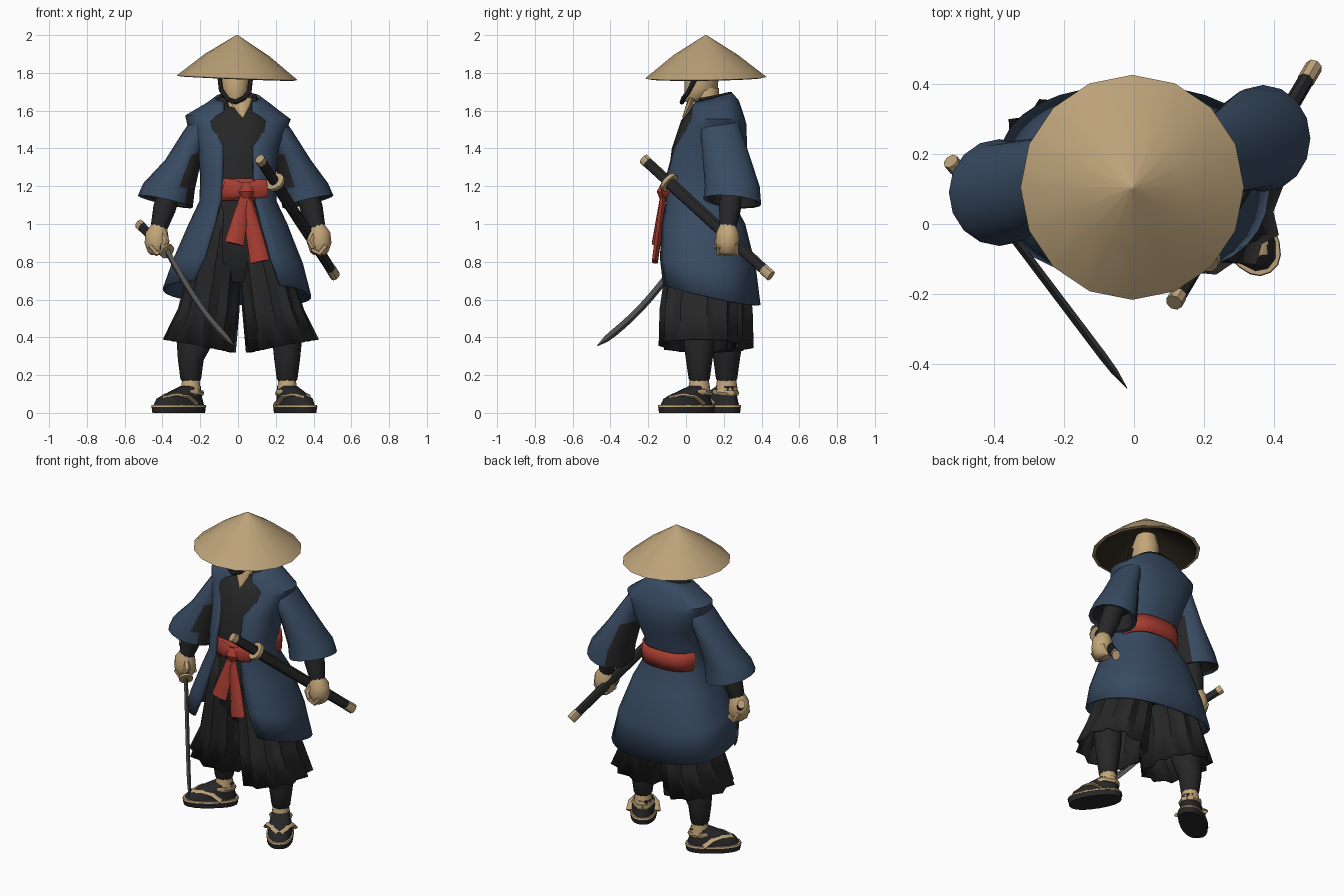
import bpy, bmesh, math
from mathutils import Vector

cube = bpy.data.objects.get("Cube")
if cube:
    bpy.data.objects.remove(cube, do_unlink=True)


def material(name, *rgb):
    m = bpy.data.materials.new(name)
    m.use_nodes = True
    m.diffuse_color = (*rgb, 1)
    m.node_tree.nodes["Principled BSDF"].inputs["Base Color"].default_value = (*rgb, 1)
    return m


STRAW = material("straw", .5, .36, .19)
LINING = material("dark straw", .03, .023, .013)
SKIN = material("skin", .55, .38, .19)
NAVY = material("navy cloth", .04, .07, .122)
BLACK = material("black cloth", .02, .02, .02)
RED = material("red cloth", .38, .045, .03)
STEEL = material("dark steel", .09, .09, .092)


def finish(name, rings, mats, closed, caps, thick=0, angle=40, bands=None):
    """Skin a list of point rings into a mesh object."""
    bm = bmesh.new()
    loops = [[bm.verts.new(p) for p in r] for r in rings]
    n = len(loops[0])
    for b, (lo, hi) in enumerate(zip(loops, loops[1:])):
        for i in range(n if closed else n - 1):
            j = (i + 1) % n
            f = bm.faces.new((lo[i], lo[j], hi[j], hi[i]))
            f.material_index = bands[b] if bands else 0
    if caps:
        bm.faces.new(loops[0])
        bm.faces.new(loops[-1]).material_index = bands[-1] if bands else 0
    bmesh.ops.recalc_face_normals(bm, faces=bm.faces)
    me = bpy.data.meshes.new(name)
    bm.to_mesh(me)
    bm.free()
    ob = bpy.data.objects.new(name, me)
    bpy.context.collection.objects.link(ob)
    for m in mats:
        me.materials.append(m)
    if thick:
        s = ob.modifiers.new("thickness", "SOLIDIFY")
        s.thickness = thick
    bpy.ops.object.select_all(action="DESELECT")
    ob.select_set(True)
    bpy.context.view_layer.objects.active = ob
    bpy.ops.object.shade_smooth_by_angle(angle=math.radians(angle))
    return ob


def loft(name, sections, *mats, sides=16, p=1, pleat=0, caps=True, gap=False, **kw):
    """Sections: x, y, z, rx, ry, tilt_x, tilt_y, half width of the front opening."""
    rings = []
    for k, s in enumerate(sections):
        x, y, z, rx, ry, tx, ty, gx = (tuple(s) + (0,) * 8)[:8]
        a = math.asin((gx / rx) ** (1 / p)) if gap else 0
        ring = []
        for i in range(sides):
            t = a + (2 * math.pi - 2 * a) * i / (sides - 1 if gap else sides)
            ux, uy = math.sin(t), -math.cos(t)
            ux, uy = (math.copysign(abs(u) ** p, u) for u in (ux, uy))
            f = 1 - pleat * (i % 2) * k / (len(sections) - 1)
            ring.append((x + rx * ux * f, y + ry * uy * f, z + tx * ux + ty * uy))
        rings.append(ring)
    return finish(name, rings, mats, not gap, caps, **kw)


def tube(name, pts, sizes, *mats, sides=8, ref=(0, 0, 1), **kw):
    """Sweep an ellipse along a path; sizes are (side, normal) half widths."""
    pts = [Vector(p) for p in pts]
    rings = []
    for i, p in enumerate(pts):
        d = (pts[min(i + 1, len(pts) - 1)] - pts[max(i - 1, 0)]).normalized()
        side = d.cross(Vector(ref)).normalized()
        nor = side.cross(d)
        w, h = sizes[min(i, len(sizes) - 1)]
        rings.append([p + side * w * math.cos(q * 2 * math.pi / sides)
                      + nor * h * math.sin(q * 2 * math.pi / sides) for q in range(sides)])
    return finish(name, rings, mats, True, True, **kw)


# Conical hat with a darker underside
HX, HY = -.005, .105
loft("hat", [(HX, HY, 2, .004, .004), (HX, HY, 1.895, .17, .17, -.006),
             (HX, HY, 1.774, .32, .322, -.012, .004), (HX, HY, 1.77, .3, .302, -.012, .004),
             (HX, HY, 1.885, .15, .15), (HX, HY, 1.95, .02, .02)],
     STRAW, LINING, bands=[0, 0, 0, 1, 1], angle=30)

# Head, neck and chin strap
loft("head", [(-.015, .03, 1.645, .03, .03), (-.015, .06, 1.67, .06, .07),
              (-.015, .08, 1.72, .078, .088), (-.015, .085, 1.8, .082, .09),
              (-.01, .1, 1.88, .06, .06)], SKIN, sides=12)
loft("neck", [(0, .11, 1.54, .07, .07), (-.005, .115, 1.72, .058, .06)], SKIN, sides=10)
tube("chin_strap", [(-.1, .06, 1.79), (-.09, .015, 1.71), (-.055, -.012, 1.66), (-.015, -.022, 1.645),
                    (.03, -.014, 1.665), (.06, .012, 1.7), (.07, .06, 1.79)], [(.012, .013)], BLACK)

# Inner robe with standing collar and a small open neck
loft("inner_robe", [(0, .07, 1.0, .17, .16), (0, .07, 1.24, .17, .165), (0, .1, 1.4, .18, .175),
                    (0, .13, 1.53, .19, .155, 0, -.02), (0, .14, 1.64, .11, .115, 0, .03)],
     BLACK, p=.85)
loft("robe_collar", [(0, .14, 1.55, .125, .135, 0, .03, .015), (0, .135, 1.62, .105, .115, 0, .03, .05),
                     (0, .14, 1.68, .1, .105, 0, .02, .075)],
     BLACK, gap=True, caps=False, thick=.02)
tube("chest_opening", [(.015, .03, 1.66), (.02, .015, 1.62), (.025, -.012, 1.56)],
     [(.06, .016), (.042, .017), (.004, .009)], SKIN, ref=(0, 1, 0))

# Long open coat
loft("coat", [(0, .14, 1.67, .12, .105, 0, .025, .075), (0, .15, 1.635, .17, .13, 0, .02, .075),
              (0, .165, 1.565, .28, .145, -.01, 0, .075), (0, .16, 1.53, .27, .16, 0, 0, .075),
              (0, .125, 1.4, .215, .2, 0, 0, .08), (0, .065, 1.25, .2, .18, 0, 0, .085),
              (0, .065, 1.12, .205, .185, 0, 0, .095), (0, .085, 1, .262, .23, 0, 0, .125),
              (0, .105, .8, .345, .265, -.01, -.025, .175), (-.005, .12, .635, .393, .275, -.02, -.06, .23)],
     NAVY, sides=28, p=.82, gap=True, caps=False, thick=.016)

# Sash, knot and hanging ends
loft("sash", [(.005, .085, 1.125, .194, .182), (.005, .085, 1.18, .196, .188),
              (.005, .085, 1.24, .192, .182)], RED, sides=28, p=.74, caps=False, thick=.012)
tube("sash_knot", [(.045, -.115, 1.215), (.045, -.13, 1.17), (.045, -.12, 1.125)],
     [(.025, .015), (.04, .025), (.02, .015)], RED, ref=(0, 1, 0))
for name, ex, ez in (("sash_end_right", -.02, .895), ("sash_end_left", .115, .8)):
    tube(name, [(.04, -.12, 1.16), (.04 + (ex - .04) * .5, -.14, (1.16 + ez) / 2), (ex, -.165, ez)],
         [(.024, .016), (.04, .02), (.052, .018)], RED, sides=6, ref=(0, 1, 0))
for s in (-1, 1):
    tube("sash_bow", [(.04, -.12, 1.18), (.04 + s * .06, -.115, 1.185), (.04 + s * .115, -.095, 1.19)],
         [(.03, .012), (.05, .014), (.045, .008)], RED, ref=(0, 1, 0))

# Pleated wide trousers
loft("trouser_seat", [(0, .07, 1.15, .165, .155), (.005, .075, .95, .2, .175),
                      (.01, .1, .8, .2, .18), (.015, .11, .69, .1, .13)], BLACK, sides=24, p=.9)
for name, s, x, y in (("trouser_right", -1, -.205, .15), ("trouser_left", 1, .235, .07)):
    loft(name, [(s * .07, .07, 1.12, .085, .145), (s * .095, .08, .95, .11, .17),
                (s * .14 + .01, (y + .1) / 2, .72, .145, .2),
                (s * .17 + .015, y, .55, .165, .21), (x, y, .355, .195, .215, s * .035)],
         BLACK, sides=22, pleat=.15, p=.85, angle=20, caps=False, thick=.01)

# Lower legs, ankles, socks and sandals
for side, x, y, kx, kr, turn in (("right", -.25, .215, -.225, .1, -53), ("left", .26, .07, .26, .078, 32)):
    loft(side + "_shin", [(kx, y, .5, .085, .085), (kx, y, .38, kr, .085), (x, y, .28, .068, .07),
                          (x, y, .18, .055, .056), (x, y, .165, .045, .045)], BLACK, sides=12)
    loft(side + "_ankle", [(x, y, .18, .048, .05), (x, y, .1, .058, .062)], SKIN, sides=10)
    foot = [
        loft(side + "_sole", [(0, -.08, 0, .077, .16), (0, -.08, .034, .08, .165)], BLACK,
             sides=20, p=.85),
        loft(side + "_sole_trim", [(0, -.08, .032, .082, .167), (0, -.08, .043, .08, .164)], STRAW,
             sides=20, p=.85),
        loft(side + "_sock", [(0, -.08, .038, .074, .156), (0, -.075, .075, .07, .14),
                              (0, -.04, .11, .06, .095), (0, 0, .142, .05, .055)],
             BLACK, sides=14, p=.9)]
    for s in (-1, 1):
        foot.append(tube(side + "_strap", [(0, -.185, .078), (s * .035, -.13, .093),
                                           (s * .067, -.07, .085), (s * .078, -.02, .045)],
                         [(.026, .012)], STRAW, sides=6))
        foot.append(tube(side + "_heel_strap", [(0, -.075, .108), (s * .05, -.045, .108),
                                                (s * .06, 0, .112), (s * .03, .054, .105),
                                                (0, .062, .105)], [(.01, .015)], STRAW, sides=6))
    for ob in foot:
        ob.location = (x, y, 0)
        ob.rotation_euler.z = math.radians(turn)

# Wide sleeves with dark inner sides, forearms and fists
for side, s, sy, ex, ey, rx, hx, hy in (("right", -1, .15, .385, .09, .145, -.43, .07),
                                        ("left", 1, .18, .37, .245, .135, .43, .22)):
    sleeve = loft(side + "_sleeve",
                  [(s * .16, sy, 1.59, .06, .08), (s * .21, sy, 1.52, .08, .105, -s * .03),
                   (s * .285, (sy + ey) / 2, 1.36, .1, .125, -s * .02),
                   (s * (ex - .02), ey, 1.2, rx - .008, .145, s * .015),
                   (s * ex, ey, 1.118, rx, .153, s * .032, -.015),
                   (s * ex, ey, 1.123, rx - .02, .132, s * .032, -.015),
                   (s * (ex - .01), ey, 1.19, .1, .1)],
                  NAVY, BLACK, bands=[0, 0, 0, 0, 0, 1], angle=50)
    for f in sleeve.data.polygons:
        if f.normal.x * s < -.6 and f.center.z < 1.36:
            f.material_index = 1
    tube(side + "_forearm", [(s * .35, ey, 1.22), (s * .39, (ey + hy) / 2, 1.08), (hx - s * .01, hy, .975)],
         [(.06, .06), (.06, .06), (.044, .044)], BLACK, sides=10, ref=(0, 1, 0))
    loft(side + "_hand", [(hx - s * .01, hy, 1, .038, .04), (hx, hy, .955, .062, .06),
                          (hx, hy, .9, .068, .065), (hx, hy, .85, .05, .053),
                          (hx, hy, .835, .03, .035)], SKIN, sides=10)
    for i in range(4):
        f = -.045 + i * .03
        tube(side + "_finger", [(hx + s * .035, hy + f, .885 + i * .006), (hx, hy + f, .845),
                                (hx - s * .04, hy + f, .865)], [(.016, .016)], SKIN, sides=6, ref=(0, 1, 0))
    tube(side + "_thumb", [(hx - s * .03, hy - .03, .95), (hx - s * .05, hy - .05, .91),
                           (hx - s * .03, hy - .06, .87)], [(.02, .02), (.019, .019), (.012, .012)],
         SKIN, sides=6, ref=(1, 0, 0))


def along(a, b, *ts):
    a, b = Vector(a), Vector(b)
    return [a.lerp(b, t) for t in ts]


# Drawn sword
POMMEL, GUARD, TIP = (-.525, .18, 1), (-.375, 0, .855), (-.02, -.47, .355)
tube("sword_grip", along(POMMEL, GUARD, .08, 1), [(.02, .026)], BLACK)
tube("sword_pommel", along(POMMEL, GUARD, 0, .12), [(.023, .028)], STRAW)
tube("sword_guard", along(POMMEL, GUARD, .96, 1.01), [(.042, .042)], STRAW, sides=12)
steps = [i / 10 for i in range(11)]
blade = [p - Vector((0, 0, .045 * math.sin(math.pi * t)))
         for p, t in zip(along(GUARD, TIP, *steps), steps)]
tube("sword_blade", blade, [(.012, .021)] * 9 + [(.01, .018), (.001, .002)], STEEL, sides=4, angle=20)

# Sheathed sword at the left hip
TOP, END = (.115, -.225, 1.345), (.515, .45, .725)
tube("hip_sword_grip", along(TOP, END, .03, .2), [(.023, .029)], BLACK)
tube("hip_sword_pommel", along(TOP, END, 0, .032), [(.025, .03)], STRAW)
tube("hip_sword_guard", along(TOP, END, .19, .21), [(.055, .055)], STRAW, sides=12)
tube("scabbard", along(TOP, END, .2, .5, .95), [(.027, .034), (.026, .033), (.023, .029)], BLACK)
tube("scabbard_tip", along(TOP, END, .94, 1), [(.025, .031)], STRAW)
